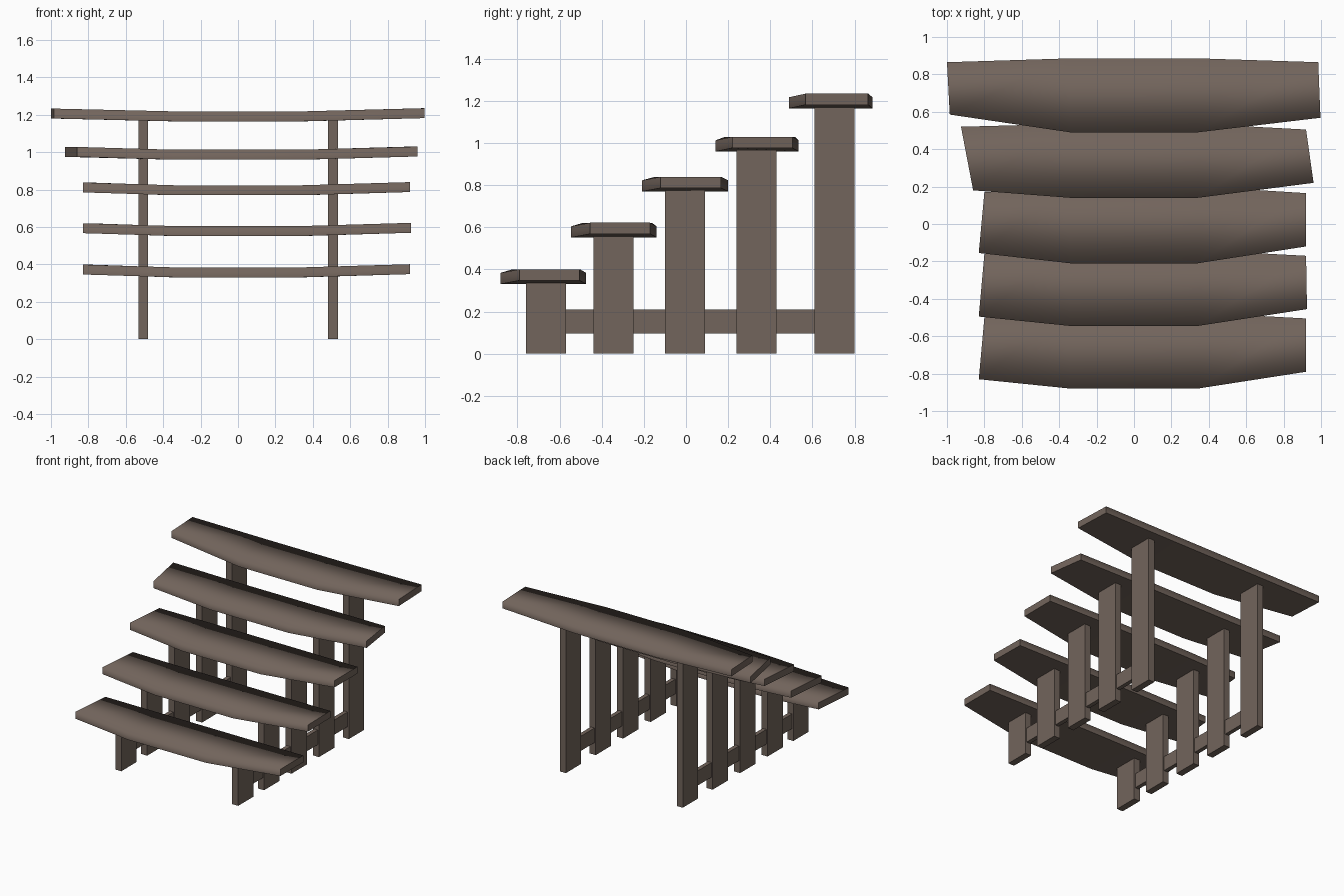
import bpy, bmesh

if "Cube" in bpy.data.objects:
    bpy.data.objects.remove(bpy.data.objects["Cube"])

wood = bpy.data.materials.new("weathered brown wood")
wood.diffuse_color = (0.168, 0.128, 0.106, 1)
wood.use_nodes = True
wood.node_tree.nodes["Principled BSDF"].inputs["Base Color"].default_value = wood.diffuse_color


def add_object(name, bm):
    bmesh.ops.recalc_face_normals(bm, faces=bm.faces)
    mesh = bpy.data.meshes.new(name)
    bm.to_mesh(mesh)
    bm.free()
    mesh.materials.append(wood)
    obj = bpy.data.objects.new(name, mesh)
    bpy.context.collection.objects.link(obj)
    return obj


def add_box(name, x, y, z):
    bm = bmesh.new()
    bmesh.ops.create_cube(bm, size=1)
    for v in bm.verts:
        for i, (lo, hi) in enumerate((x, y, z)):
            v.co[i] = hi if v.co[i] > 0 else lo
    add_object(name, bm)


def add_tread(name, front, back, left_end, right_end, z, thick=0.053):
    """Plank with tapered, slightly raised ends; an end is (xf, yf, xb, yb)."""
    stations = [(*left_end, 0.015), (-0.34, front, -0.36, back, 0),
                (0.34, front, 0.36, back, 0), (*right_end, 0.017)]
    bm = bmesh.new()
    rings = []
    for xf, yf, xb, yb, lift in stations:
        lo, hi = z + lift, z + lift + thick
        rings.append([bm.verts.new(p) for p in
                      ((xf, yf, lo), (xf, yf, hi), (xb, yb, hi), (xb, yb, lo))])
    for a, b in zip(rings, rings[1:]):
        for i in range(4):
            j = (i + 1) % 4
            face = bm.faces.new((a[i], a[j], b[j], b[i]))
            face.smooth = i != 3          # underside stays flat
    bm.faces.new(rings[0])
    bm.faces.new(rings[-1])
    add_object(name, bm)


# Treads: front y, back y, left end, right end, underside z
treads = [
    (-0.88, -0.475, (-0.83, -0.83, -0.80, -0.50), (0.92, -0.79, 0.92, -0.505), 0.331),
    (-0.545, -0.14, (-0.83, -0.495, -0.80, -0.16), (0.925, -0.455, 0.92, -0.17), 0.552),
    (-0.21, 0.20, (-0.83, -0.155, -0.80, 0.17), (0.92, -0.12, 0.92, 0.165), 0.770),
    (0.14, 0.535, (-0.86, 0.18, -0.925, 0.52), (0.96, 0.22, 0.92, 0.505), 0.960),
    (0.49, 0.885, (-0.985, 0.585, -1.0, 0.865), (0.997, 0.568, 0.985, 0.865), 1.165),
]
post_y = [-0.665, -0.345, -0.005, 0.335, 0.705]

for n, (tread, y) in enumerate(zip(treads, post_y), 1):
    add_tread(f"tread_{n}", *tread)
    # Posts under each tread
    for side, x in (("left", -0.506), ("right", 0.508)):
        add_box(f"post_{side}_{n}", (x - 0.026, x + 0.026),
                (y - 0.095, y + 0.095), (0, tread[-1] + 0.015))

# Low rails tying the posts together
for side, x in (("left", -0.506), ("right", 0.508)):
    add_box(f"rail_{side}", (x - 0.016, x + 0.016), (-0.66, 0.70), (0.095, 0.21))
